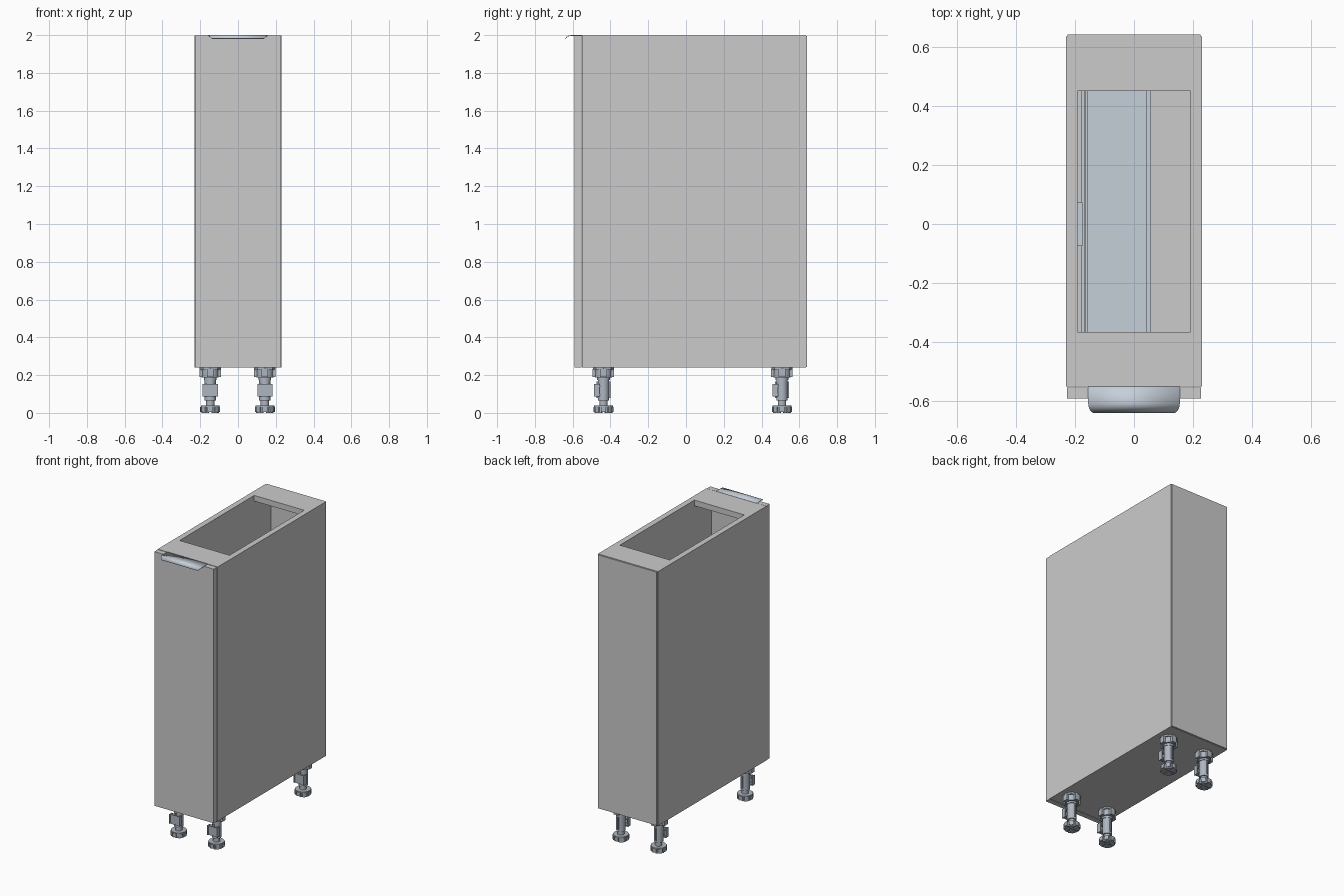
import bpy, bmesh
from math import sin, cos, pi, radians

if "Cube" in bpy.data.objects:
    bpy.data.objects.remove(bpy.data.objects["Cube"])

steel = bpy.data.materials.new("steel")
steel.diffuse_color = (0.56, 0.62, 0.69, 1)
steel.use_nodes = True
steel.node_tree.nodes["Principled BSDF"].inputs["Base Color"].default_value = steel.diffuse_color
leg_mat = bpy.data.materials.new("leg_grey")
leg_mat.diffuse_color = (0.42, 0.47, 0.53, 1)
leg_mat.use_nodes = True
leg_mat.node_tree.nodes["Principled BSDF"].inputs["Base Color"].default_value = leg_mat.diffuse_color


def finish(name, bm, mat=None, smooth=False):
    bmesh.ops.recalc_face_normals(bm, faces=bm.faces)
    me = bpy.data.meshes.new(name)
    bm.to_mesh(me)
    bm.free()
    ob = bpy.data.objects.new(name, me)
    bpy.context.collection.objects.link(ob)
    if mat:
        me.materials.append(mat)
    if smooth:
        bpy.context.view_layer.objects.active = ob
        ob.select_set(True)
        bpy.ops.object.shade_smooth_by_angle(angle=radians(35))
        ob.select_set(False)
    return ob


def add_box(bm, x0, x1, y0, y1, z0, z1):
    v = bmesh.ops.create_cube(bm, size=1)["verts"]
    bmesh.ops.scale(bm, vec=(x1 - x0, y1 - y0, z1 - z0), verts=v)
    bmesh.ops.translate(bm, vec=((x0 + x1) / 2, (y0 + y1) / 2, (z0 + z1) / 2), verts=v)


def box(name, *d, mat=None):
    bm = bmesh.new()
    add_box(bm, *d)
    return finish(name, bm, mat)


def add_prism(bm, pts, z0, z1):
    f = bm.faces.new([bm.verts.new((x, y, z0)) for x, y in pts])
    r = bmesh.ops.extrude_face_region(bm, geom=[f])
    v = [g for g in r["geom"] if isinstance(g, bmesh.types.BMVert)]
    bmesh.ops.translate(bm, vec=(0, 0, z1 - z0), verts=v)


def circle(r, n):
    return [(r * cos(2 * pi * i / n), r * sin(2 * pi * i / n)) for i in range(n)]


# Carcass
T = 0.039
for side, s in (("left", -1), ("right", 1)):
    a, b = sorted((s * 0.23, s * (0.23 - T)))
    box(side + "_side_panel", a, b, -0.55, 0.634, 0.24, 2.0 - 0.002)
inner = 0.23 - T
box("bottom_panel", -inner, inner, -0.55, 0.634, 0.24, 0.24 + T)
box("front_stretcher", -inner, inner, -0.55, -0.365, 1.998 - T, 1.998)
box("rear_stretcher", -inner, inner, 0.45, 0.634, 1.998 - T, 1.998)
box("back_panel", -0.225, 0.225, 0.634, 0.641, 0.243, 1.995)
box("door", -0.227, 0.227, -0.59, -0.553, 0.24, 1.997)

# Edge handle: flat tab with a rolled lip, narrowing at the rounded corners
prof = [(-0.55, 1.998, 0.155), (-0.605, 1.998, 0.155)]
for i in range(1, 9):
    t = i / 8 * radians(80)
    prof.append((-0.605 - 0.033 * sin(t), 1.977 + 0.021 * cos(t),
                 0.155 - 0.017 * (1 - cos(i / 8 * pi / 2))))
bm = bmesh.new()
rows = [(bm.verts.new((-w, y, z)), bm.verts.new((w, y, z))) for y, z, w in prof]
for p, q in zip(rows, rows[1:]):
    bm.faces.new((p[0], p[1], q[1], q[0]))
handle = finish("handle", bm, steel, True)
mod = handle.modifiers.new("thickness", "SOLIDIFY")
mod.thickness = 0.003
mod.offset = 0

# Pull-out: two trays hung on a frame beside the left panel
for label, z in (("lower", 0.36), ("upper", 1.05)):
    bm = bmesh.new()
    add_box(bm, -0.165, 0.058, -0.54, 0.50, z, z + 0.008)
    add_box(bm, -0.165, -0.155, -0.54, 0.50, z, z + 0.10)
    add_box(bm, 0.043, 0.058, -0.54, 0.50, z, z + 0.10)
    add_box(bm, -0.165, 0.058, 0.49, 0.50, z, z + 0.10)
    add_box(bm, -0.165, 0.058, -0.54, -0.53, z, z + 0.10)
    finish(label + "_tray", bm, steel)
    box(label + "_slide", -0.179, -0.168, -0.54, 0.55, z + 0.02, z + 0.08, mat=steel)
    box(label + "_slide_bracket", -0.191, -0.175, -0.075, 0.072, z + 0.01, z + 0.09, mat=steel)

# Notched foot outline
foot = []
for k in range(8):
    for d, r in ((-15, 0.053), (0, 0.053), (15, 0.053), (18, 0.045), (27, 0.045)):
        a = radians(45 * k + d)
        foot.append((r * cos(a), r * sin(a)))


def leg(name, x, y):
    bm = bmesh.new()
    # foot pad, rim and adjustable stem
    add_prism(bm, foot, 0.006, 0.032)
    add_prism(bm, circle(0.05, 32), 0.032, 0.038)
    for k in range(4):
        pts = [(r * cos(a), r * sin(a)) for r, a in
               ((0.012, k * pi / 2 + 0.5), (0.048, k * pi / 2 + 0.2),
                (0.05, k * pi / 2 + pi / 4), (0.048, k * pi / 2 + pi / 2 - 0.2),
                (0.012, k * pi / 2 + pi / 2 - 0.5))]
        add_prism(bm, pts, 0, 0.006)
    add_prism(bm, circle(0.022, 24), 0.038, 0.07)
    add_prism(bm, circle(0.03, 32), 0.065, 0.175)
    add_prism(bm, circle(0.034, 32), 0.175, 0.19)
    # mounting collar with lugs and ribs
    add_prism(bm, circle(0.045, 32), 0.188, 0.228)
    add_prism(bm, circle(0.056, 8), 0.228, 0.24)
    for s in (-1, 1):
        a, b = sorted((s * 0.036, s * 0.057))
        add_box(bm, a, b, -0.018, 0.018, 0.19, 0.232)
        add_box(bm, -0.018, 0.018, a, b, 0.19, 0.232)
        add_box(bm, -0.004, 0.004, min(0, s * 0.036), max(0, s * 0.036), 0.08, 0.165)
    # plinth clip on the front
    add_box(bm, -0.04, 0.04, -0.045, -0.039, 0.088, 0.152)
    for z in (0.092, 0.138):
        add_box(bm, -0.034, 0.034, -0.04, -0.012, z, z + 0.008)
    for s in (-1, 1):
        add_box(bm, s * 0.036 - 0.004, s * 0.036 + 0.004, -0.05, -0.02, 0.088, 0.152)
    ob = finish(name, bm, leg_mat, True)
    ob.location = (x, y, 0)


for fb, y in (("front", -0.437), ("rear", 0.508)):
    for lr, x in (("left", -0.147), ("right", 0.142)):
        leg(f"{fb}_{lr}_leg", x, y)
